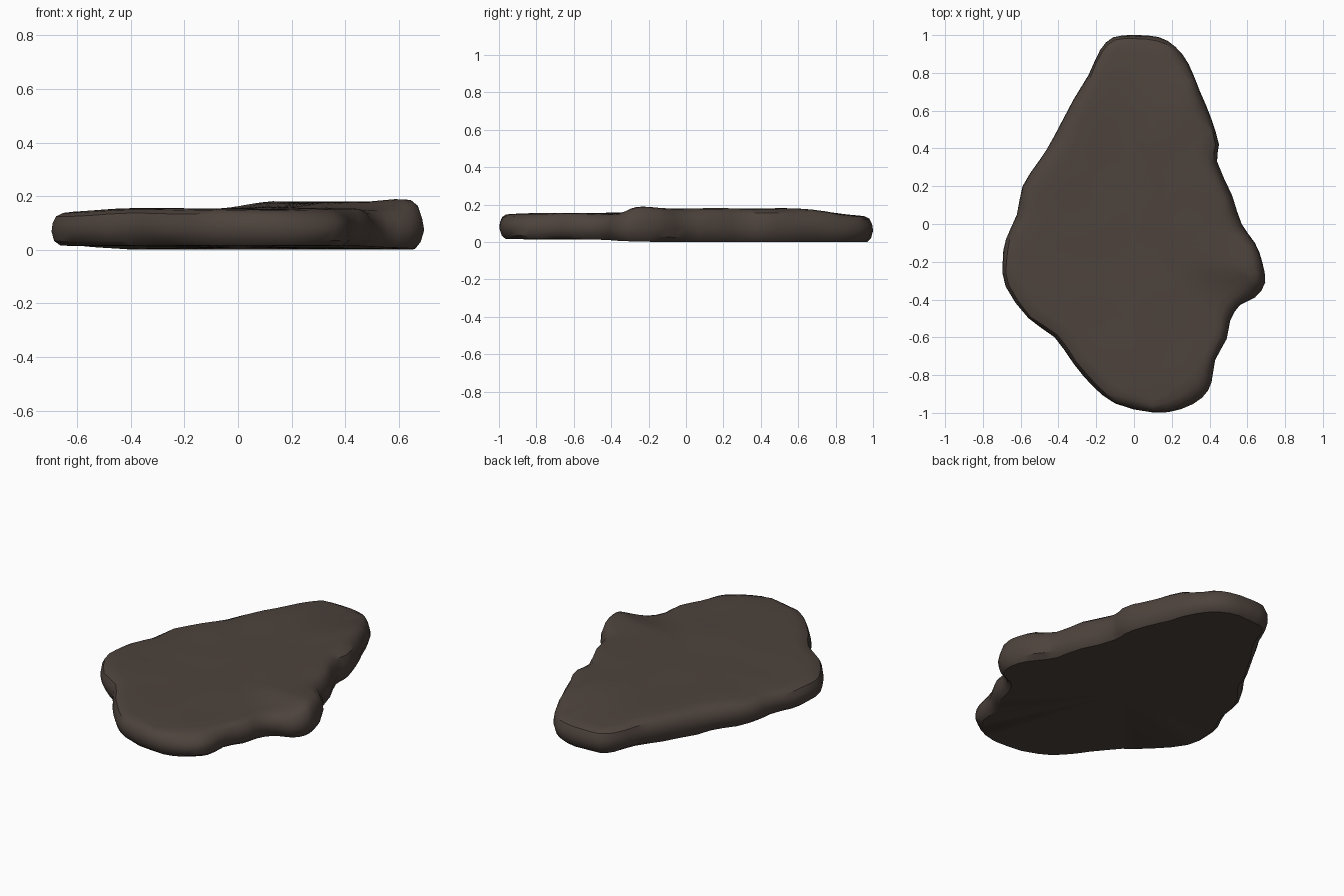
import bpy
import bmesh
import math
from mathutils import Vector, noise

cube = bpy.data.objects.get("Cube")
if cube:
    bpy.data.objects.remove(cube, do_unlink=True)

# Outline of the slab, counter-clockwise from the front tip
OUTLINE = [
    (.1, -1), (.25, -.98), (.36, -.92), (.41, -.84), (.43, -.72), (.49, -.61),
    (.51, -.51), (.56, -.43), (.64, -.39), (.695, -.31), (.68, -.2), (.64, -.1),
    (.57, 0), (.52, .15), (.44, .33), (.45, .42), (.41, .56), (.35, .7),
    (.29, .85), (.22, .94), (.13, .99), (0, 1), (-.11, .99), (-.18, .92),
    (-.24, .79), (-.32, .66), (-.42, .47), (-.5, .34), (-.59, .2), (-.62, .05),
    (-.68, -.08), (-.695, -.2), (-.68, -.33), (-.56, -.5), (-.42, -.6),
    (-.32, -.74), (-.22, -.86), (-.1, -.95)]

# Edge profile: inset from the outline, height between underside and top
RIM = [(.035, 0), (.012, .14), (0, .42), (.005, .66), (.022, .87), (.05, .97), (.09, 1)]
TOP_RINGS = [.84, .68, .52, .36, .2]
CENTRE = Vector((0, -.1))


def smooth(low, high, value):
    t = min(max((value - low) / (high - low), 0), 1)
    return t * t * (3 - 2 * t)


def top_height(x, y):
    """Gently uneven top with a raised shelf on the left and a small corner peak."""
    shelf = smooth(.08, .3, x + .3 * y) * smooth(-.4, -.2, y) * (1 - smooth(.5, .95, y))
    peak = math.exp(-((x - .64) ** 2 + (y + .25) ** 2) / .007)
    low_edge = .012 * smooth(.4, .65, -x) + .01 * smooth(.7, .95, y)
    lumps = .006 * noise.noise(Vector((x * 4, y * 4, 3)))
    return .153 + .026 * shelf + .016 * peak - low_edge + lumps


def bottom_height(x, y):
    return .015 * (1 - smooth(-.35, .3, y + .6 * x))


def subdivide_outline(points):
    """Insert a curved midpoint in every outline segment."""
    pts = [Vector(p) for p in points]
    n = len(pts)
    result = []
    for i, p in enumerate(pts):
        q, before, after = pts[(i + 1) % n], pts[i - 1], pts[(i + 2) % n]
        result += [p, (p + q) * .5625 - (before + after) * .0625]
    return result


def build_slab():
    bm = bmesh.new()
    outline = subdivide_outline(OUTLINE)
    n = len(outline)
    normals = []
    for i in range(n):
        tangent = outline[(i + 2) % n] - outline[i - 2]
        normals.append(Vector((tangent.y, -tangent.x)).normalized())

    def add_vert(p, level):
        low, high = bottom_height(p.x, p.y), top_height(p.x, p.y)
        return bm.verts.new((p.x, p.y, low + (high - low) * level))

    # Rounded, chipped rim
    rings = []
    for inset, level in RIM:
        ring = []
        for p, normal in zip(outline, normals):
            chip = noise.noise(Vector((p.x * 6, p.y * 6, level * 2)))
            depth = inset * (1 + .7 * chip) + .012 * max(chip, 0) * level
            ring.append(add_vert(p - normal * depth, level))
        rings.append(ring)

    # Top surface rings
    edge = [v.co.xy for v in rings[-1]]
    for scale in TOP_RINGS:
        rings.append([add_vert(CENTRE.lerp(p, scale), 1) for p in edge])

    for a, b in zip(rings, rings[1:]):
        for i in range(n):
            j = (i + 1) % n
            bm.faces.new((a[i], a[j], b[j], b[i]))

    # Close the top and the underside
    for ring, level in ((rings[-1], 1), (rings[0], 0)):
        middle = add_vert(CENTRE, level)
        for i in range(n):
            bm.faces.new((ring[i], ring[(i + 1) % n], middle))

    bmesh.ops.recalc_face_normals(bm, faces=bm.faces)
    mesh = bpy.data.meshes.new("stone_slab")
    bm.to_mesh(mesh)
    bm.free()
    slab = bpy.data.objects.new("stone_slab", mesh)
    bpy.context.collection.objects.link(slab)
    return slab


# Single dark brown stone colour
stone = bpy.data.materials.new("dark_brown_stone")
stone.use_nodes = True
colour = (.075, .056, .046, 1)
stone.diffuse_color = colour
stone.node_tree.nodes["Principled BSDF"].inputs["Base Color"].default_value = colour

slab = build_slab()
slab.data.materials.append(stone)
bpy.context.view_layer.objects.active = slab
slab.select_set(True)
bpy.ops.object.shade_smooth_by_angle(angle=math.radians(35))
